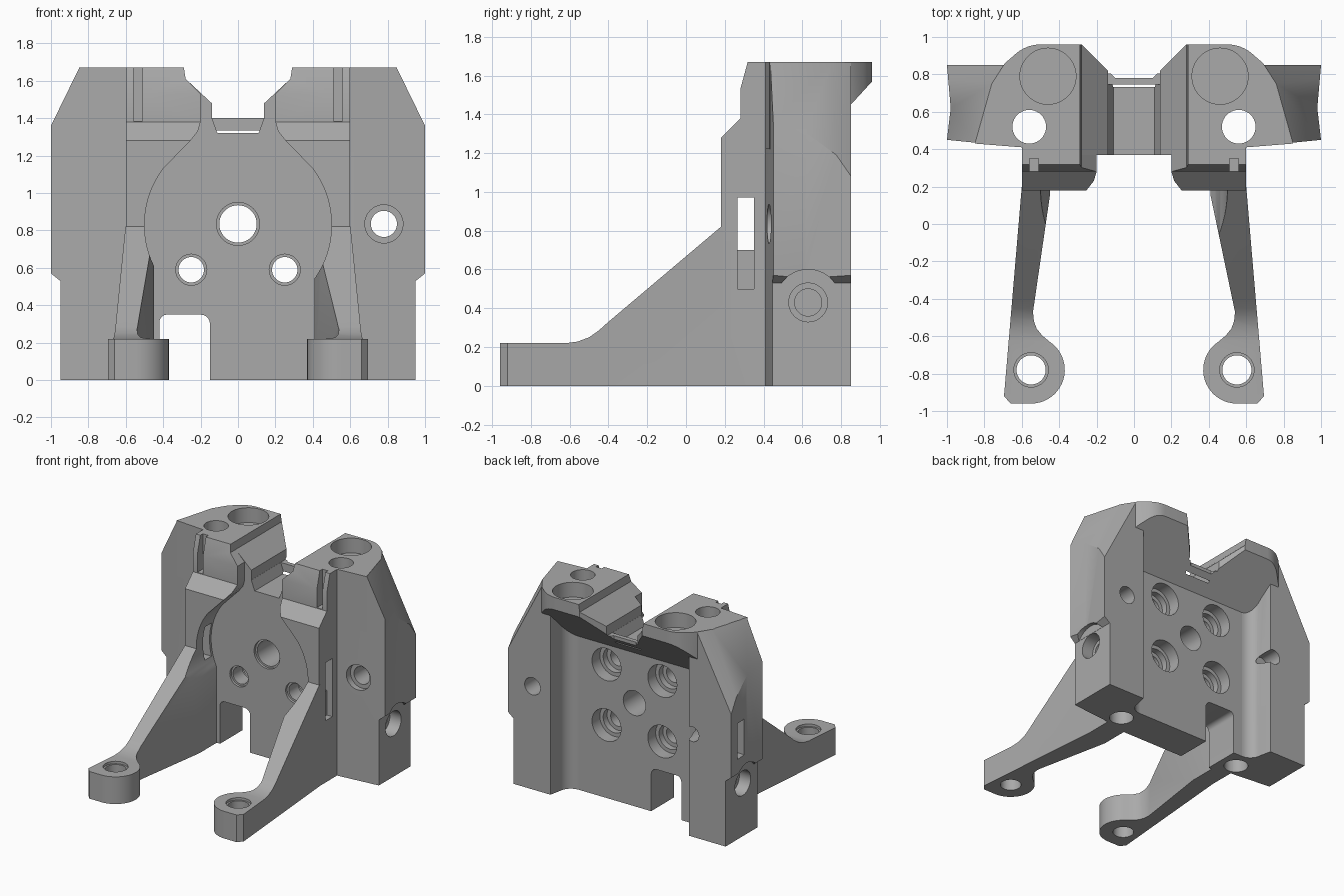
import bpy, bmesh
from math import cos, sin, pi, radians
from mathutils import Matrix, Vector

cube = bpy.data.objects.get("Cube")
if cube:
    bpy.data.objects.remove(cube, do_unlink=True)

grey = bpy.data.materials.new("machined_grey")
grey.use_nodes = True
grey.diffuse_color = (0.4, 0.4, 0.4, 1)
for node in grey.node_tree.nodes:
    if node.type == 'BSDF_PRINCIPLED':
        node.inputs["Base Color"].default_value = (0.4, 0.4, 0.4, 1)

cutters = []


def prism(name, pts, axis, a, b):
    """Extrude a 2D outline along an axis from a to b."""
    place = {'x': lambda u, v, w: (w, u, v),
             'y': lambda u, v, w: (u, w, v),
             'z': lambda u, v, w: (u, v, w)}[axis]
    bm = bmesh.new()
    low = [bm.verts.new(place(u, v, a)) for u, v in pts]
    high = [bm.verts.new(place(u, v, b)) for u, v in pts]
    bm.faces.new(low)
    bm.faces.new(high)
    n = len(pts)
    for i in range(n):
        j = (i + 1) % n
        bm.faces.new((low[i], low[j], high[j], high[i]))
    bmesh.ops.recalc_face_normals(bm, faces=bm.faces)
    mesh = bpy.data.meshes.new(name)
    bm.to_mesh(mesh)
    bm.free()
    obj = bpy.data.objects.new(name, mesh)
    bpy.context.scene.collection.objects.link(obj)
    return obj


def cutter(pts, axis, a, b):
    obj = prism("cutter", pts, axis, a, b)
    obj.hide_render = True
    cutters.append(obj)
    return obj


def arc(u, v, r, start, end, n):
    return [(u + r * cos(radians(start + (end - start) * i / n)),
             v + r * sin(radians(start + (end - start) * i / n))) for i in range(n + 1)]


def hole(u, v, r, axis, a, b):
    return cutter(arc(u, v, r, 0, 360, 40)[:-1], axis, a, b)


def box(x0, x1, y0, y1, z0, z1):
    return cutter([(x0, y0), (x1, y0), (x1, y1), (x0, y1)], 'z', z0, z1)


def combine(obj, tools, op='DIFFERENCE'):
    for tool in tools:
        mod = obj.modifiers.new("cut", 'BOOLEAN')
        mod.operation = op
        mod.solver = 'EXACT'
        mod.object = tool
        bpy.context.view_layer.update()
        dg = bpy.context.evaluated_depsgraph_get()
        mesh = bpy.data.meshes.new_from_object(obj.evaluated_get(dg))
        obj.modifiers.clear()
        obj.data = mesh


def trim(obj, point, normal):
    """Slice away everything on the outer side of a plane."""
    bm = bmesh.new()
    bm.from_mesh(obj.data)
    cut = bmesh.ops.bisect_plane(bm, geom=bm.verts[:] + bm.edges[:] + bm.faces[:],
                                 plane_co=Vector(point), plane_no=Vector(normal), clear_outer=True)
    edges = [e for e in cut["geom_cut"] if isinstance(e, bmesh.types.BMEdge)]
    bmesh.ops.holes_fill(bm, edges=edges)
    bmesh.ops.recalc_face_normals(bm, faces=bm.faces)
    bm.to_mesh(obj.data)
    bm.free()


def flip_x(obj):
    obj.data.transform(Matrix.Scale(-1, 4, (1, 0, 0)))
    obj.data.flip_normals()


def both(half):
    """Complete a half outline with its mirror image."""
    return half + [(-u, v) for u, v in reversed(half)]


parts = []

# Shared cutters: circular front bore with neck, vertical bolt holes, top sockets
bore = cutter(both(arc(0, 0.83, 0.5, -89, 37, 32)
                   + [(0.25, 1.285), (0.215, 1.33), (0.2, 1.38), (0.2, 1.53),
                      (0.28, 1.61), (0.31, 1.8)]), 'y', -0.3, 0.37)
bolt = {s: hole(s * 0.56, 0.52, 0.09, 'z', -0.1, 1.8) for s in (1, -1)}
socket = {s: hole(s * 0.46, 0.79, 0.15, 'z', 1.55, 1.8) for s in (1, -1)}

# Centre plate with rounded cable notch and counterbored holes
notch = arc(-0.2, 0.3, 0.05, 0, 90, 6) + arc(-0.38, 0.31, 0.04, 90, 180, 6)
plate = prism("centre_plate", [(-0.6, 0), (-0.6, 1.31), (0.6, 1.31), (0.6, 0), (-0.15, 0)]
              + notch + [(-0.42, 0)], 'y', 0.37, 0.66)
tools = [hole(0, 0.835, 0.1, 'y', 0, 1), hole(0, 0.835, 0.115, 'y', 0.3, 0.39), bolt[1], bolt[-1]]
for x in (-0.25, 0.25):
    for z in (0.59, 1.08):
        tools += [hole(x, z, 0.068, 'y', 0, 1), hole(x, z, 0.083, 'y', 0.3, 0.39),
                  hole(x, z, 0.13, 'y', 0.56, 1), hole(x, z, 0.1, 'y', 0.51, 0.8)]
combine(plate, tools)
parts.append(plate)

# Top block: plan outline crossed with side outline, then the saddle cut out
top = prism("top_block", both([(0.1, 0.78), (0.28, 0.96)] + arc(0.5, 0.76, 0.2, 90, 50, 6)
                              + [(0.69, 0.86), (0.76, 0.75), (0.85, 0.43), (0.6, 0.41), (0.6, 0.2)]),
            'z', 1.1, 1.67)
side = cutter([(0.28, 1.36), (0.28, 1.53), (0.34, 1.75), (1.1, 1.75), (1.1, 1.57),
               (0.96, 1.57), (0.64, 1.22), (0.4, 1.22)], 'x', -1.2, 1.2)
combine(top, [side], 'INTERSECT')
saddle = cutter(both([(0.14, 1.4), (0.14, 1.48), (0.28, 1.61), (0.31, 1.8)]), 'y', 0, 1.2)
saddle_floor = cutter(both([(0.11, 1.32), (0.139, 1.4), (0.139, 1.5)]), 'y', 0, 0.745)
grooves = [box(min(s * 0.51, s * 0.56), max(s * 0.51, s * 0.56), 0.1, 0.35, 1.385, 1.8)
           for s in (1, -1)]
combine(top, [saddle, saddle_floor, bore] + grooves
        + [socket[1], socket[-1], bolt[1], bolt[-1]])
parts.append(top)

# Each side: column, front shoulder and leg, all shaped at +x then flipped
slot = box(0.3, 0.8, 0.265, 0.35, 0.7, 0.97)
slot_recess = box(0.55, 0.8, 0.265, 0.35, 0.5, 0.72)
undercut = cutter([(0.95, -0.1), (0.95, 0.53), (1.0, 0.57), (1.1, 0.57), (1.1, -0.1)], 'y', 0, 1.2)
arch = hole(0.63, 0.43, 0.17, 'x', 0.951, 1.2)
pin = [hole(0.63, 0.43, 0.1, 'x', 0.85, 1.2), hole(0.63, 0.43, 0.07, 'x', 0.7, 1.1)]

for s, label, root in ((1, "left", 0.41), (-1, "right", 0.45)):
    column = prism(label + "_column",
                   [(0.5, 0.41), (0.6, 0.41), (1, 0.45), (0.98, 0.62), (1, 0.85), (0.62, 0.85)]
                   + arc(0.5, 0.76, 0.1, 0, -90, 8), 'z', 0, 1.669)
    trim(column, (1, 0.45, 1.36), (0.0992, 0.0279, 0.0498))
    trim(column, (1, 0.75, 1.21), (0.0552, 0.0368, 0.0288))
    tools = [undercut, arch] + pin + [bolt[1], socket[1]]
    if s > 0:
        tools += [hole(0.78, 0.835, 0.07, 'y', 0, 1.2), hole(0.78, 0.835, 0.102, 'y', 0.3, 0.47)]
    else:
        tools += [box(0.88, 1.1, 0.66, 0.76, 0.68, 0.97), hole(0.65, 0.83, 0.06, 'y', 0.7, 1)]
    combine(column, tools)

    shoulder = prism(label + "_shoulder", [(0.18, 0.75), (0.18, 1.28), (0.28, 1.38),
                                           (0.42, 1.38), (0.42, 0.75)], 'x', 0.15, 0.6)
    combine(shoulder, [bore, slot, slot_recess])

    leg = prism(label + "_leg", [(root, 0.42), (0.6, 0.42), (0.6, 0.2), (0.695, -0.92), (0.66, -0.96)]
                + arc(0.55, -0.78, 0.18, 270, 124, 20)
                + [(0.49, -0.597), (0.52, -0.56), (0.535, -0.52), (0.54, -0.47), (root, 0.15)],
                'z', -0.1, 1)
    leg_side = cutter([(-1.1, 0), (-1.1, 0.22), (-0.62, 0.22), (-0.56, 0.228), (-0.5, 0.25),
                       (-0.45, 0.285), (-0.4, 0.33), (0.18, 0.82), (0.5, 0.82), (0.5, 0)],
                      'x', 0.2, 0.9)
    combine(leg, [leg_side], 'INTERSECT')
    combine(leg, [bore, slot, slot_recess, hole(0.55, -0.78, 0.078, 'z', -0.2, 0.5),
                  hole(0.55, -0.78, 0.092, 'z', 0.2, 0.5)])

    for part in (column, shoulder, leg):
        if s < 0:
            flip_x(part)
        parts.append(part)

# Clean up helpers, then colour and shade
for obj in cutters:
    bpy.data.objects.remove(obj, do_unlink=True)
bpy.ops.object.select_all(action='DESELECT')
for obj in parts:
    obj.data.materials.clear()
    obj.data.materials.append(grey)
    obj.select_set(True)
bpy.context.view_layer.objects.active = parts[0]
bpy.ops.object.shade_smooth_by_angle(angle=radians(30))
